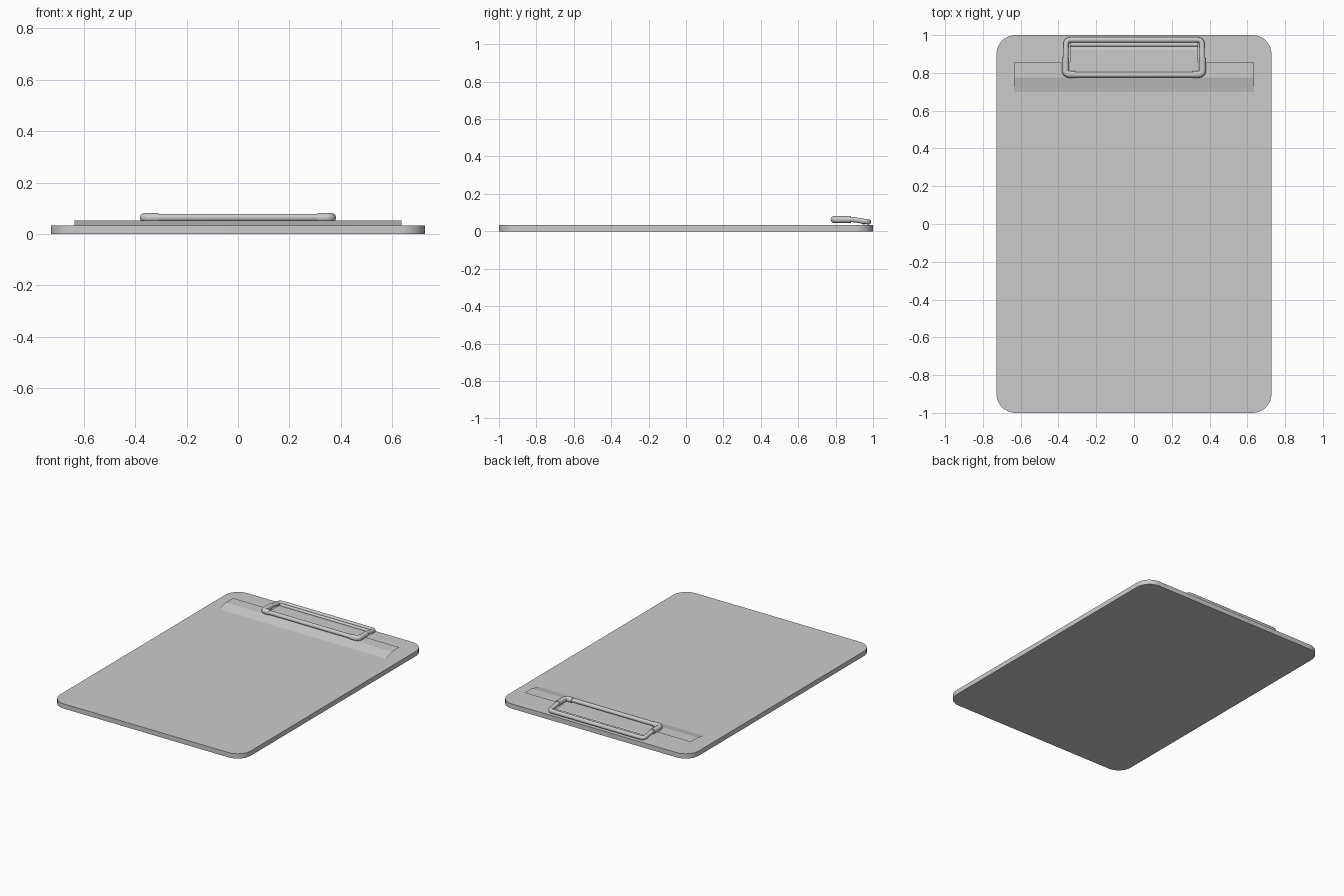
import bpy, bmesh, math
from mathutils import Vector

if "Cube" in bpy.data.objects:
    bpy.data.objects.remove(bpy.data.objects["Cube"])

grey = bpy.data.materials.new("plain grey")
grey.use_nodes = True
colour = (0.6, 0.6, 0.6, 1)
grey.diffuse_color = colour
grey.node_tree.nodes["Principled BSDF"].inputs["Base Color"].default_value = colour


def finish(name, bm, angle=30):
    bmesh.ops.recalc_face_normals(bm, faces=bm.faces)
    mesh = bpy.data.meshes.new(name)
    bm.to_mesh(mesh)
    bm.free()
    mesh.materials.append(grey)
    obj = bpy.data.objects.new(name, mesh)
    bpy.context.collection.objects.link(obj)
    bpy.ops.object.select_all(action="DESELECT")
    obj.select_set(True)
    bpy.context.view_layer.objects.active = obj
    bpy.ops.object.shade_smooth_by_angle(angle=math.radians(angle))
    return obj


def round_corners(points, radius, closed, steps=6):
    """Replace each corner of a path with a small curve."""
    pts = [Vector(p) for p in points]
    out = []
    for i, p in enumerate(pts):
        if not closed and i in (0, len(pts) - 1):
            out.append(p)
            continue
        a, b = pts[i - 1] - p, pts[(i + 1) % len(pts)] - p
        a, b = p + a.normalized() * radius, p + b.normalized() * radius
        for s in range(steps + 1):
            t = s / steps
            out.append(a * (1 - t) ** 2 + p * 2 * t * (1 - t) + b * t * t)
    return out


def tube(name, path, radius, closed=False):
    curve = bpy.data.curves.new(name, "CURVE")
    curve.dimensions = "3D"
    curve.bevel_depth = radius
    curve.bevel_resolution = 3
    curve.use_fill_caps = True
    spline = curve.splines.new("POLY")
    spline.points.add(len(path) - 1)
    for sp, p in zip(spline.points, path):
        sp.co = (*p, 1)
    spline.use_cyclic_u = closed
    temp = bpy.data.objects.new(name + "_path", curve)
    bpy.context.collection.objects.link(temp)
    bpy.context.view_layer.update()
    mesh = bpy.data.meshes.new_from_object(
        temp.evaluated_get(bpy.context.evaluated_depsgraph_get()))
    bm = bmesh.new()
    bm.from_mesh(mesh)
    bpy.data.objects.remove(temp)
    bpy.data.meshes.remove(mesh)
    return finish(name, bm, 50)


# Board with rounded corners
W, L, T, R = 0.728, 1.0, 0.033, 0.1
bm = bmesh.new()
ring = []
for cx, cy, start in ((1, 1, 0), (-1, 1, 90), (-1, -1, 180), (1, -1, 270)):
    for s in range(9):
        a = math.radians(start + s * 90 / 8)
        ring.append(bm.verts.new((cx * (W - R) + R * math.cos(a),
                                  cy * (L - R) + R * math.sin(a), 0)))
base = bm.faces.new(ring)
top = bmesh.ops.extrude_face_region(bm, geom=[base])["geom"]
bmesh.ops.translate(bm, vec=(0, 0, T),
                    verts=[v for v in top if isinstance(v, bmesh.types.BMVert)])
finish("board", bm)


# Thin bent sheets of the clip, each a profile swept across x
def sheet(name, half_width, profile):
    bm = bmesh.new()
    rows = [[bm.verts.new((x, y, z)) for x in (-half_width, half_width)]
            for y, z in profile]
    for (a, b), (c, d) in zip(rows, rows[1:]):
        bm.faces.new((a, b, d, c))
    return finish(name, bm, 10)


sheet("clip_plate", 0.635, [(0.70, 0.034), (0.775, 0.052), (0.855, 0.052)])
sheet("clip_tab", 0.34, [(0.855, 0.052), (0.92, 0.052), (0.95, 0.046)])

# Hinge roll at the back of the tab
tube("hinge_roll", [(-0.34, 0.95, 0.047), (0.34, 0.95, 0.047)], 0.012)

# Wire handle loop
X = 0.36
loop = [(-X, 0.79, 0.064), (X, 0.79, 0.064), (X, 0.885, 0.064),
        (X, 0.975, 0.05), (-X, 0.975, 0.05), (-X, 0.885, 0.064)]
tube("wire_handle", round_corners(loop, 0.025, True), 0.0145, True)

# Thicker sleeves over the front corners of the wire
for side, label in ((1, "left"), (-1, "right")):
    bend = [(side * 0.31, 0.792, 0.063), (side * 0.363, 0.792, 0.063),
            (side * 0.363, 0.882, 0.063)]
    tube("corner_sleeve_" + label, round_corners(bend, 0.025, False), 0.019)
